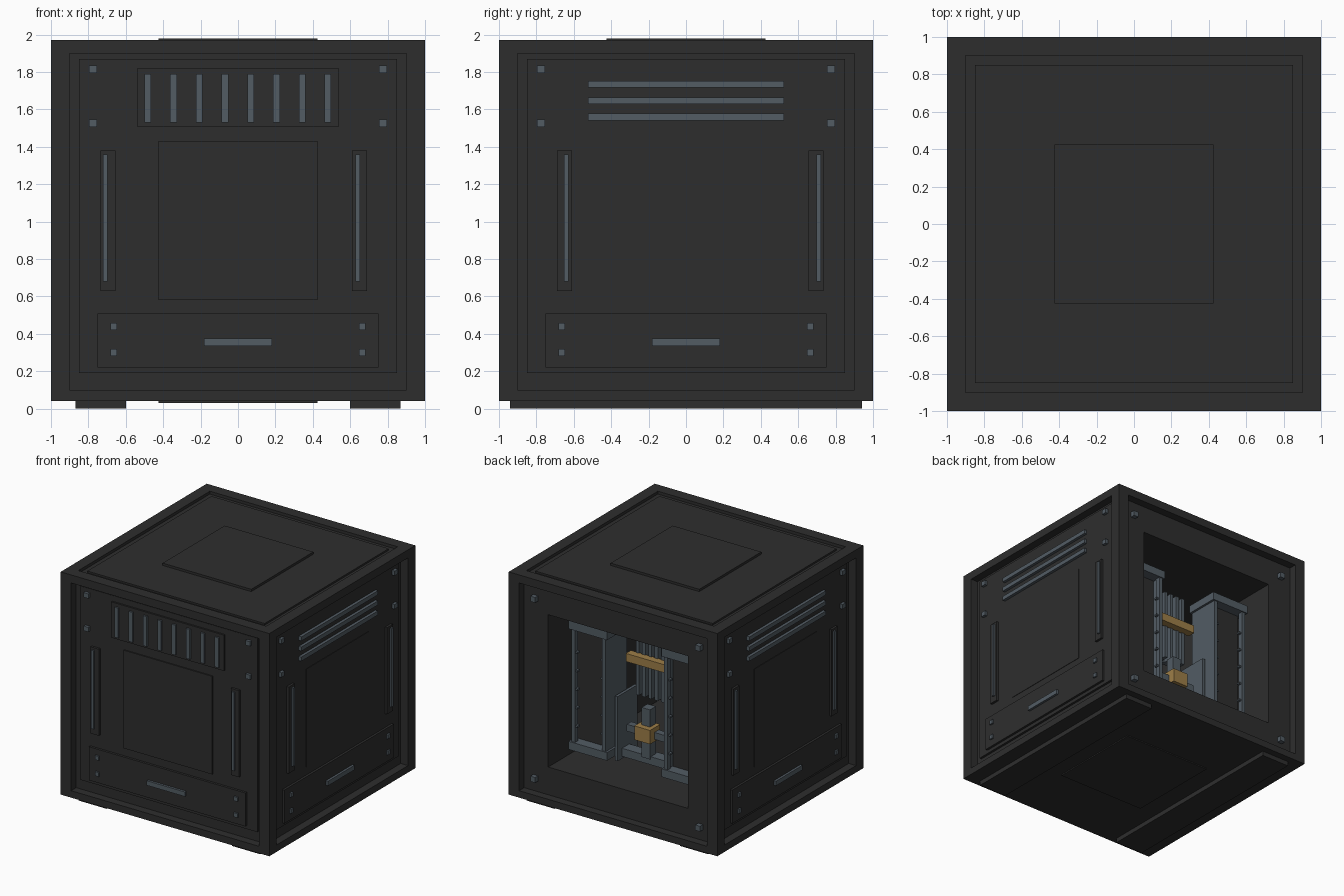
import bpy, bmesh
from mathutils import Vector

if "Cube" in bpy.data.objects:
    bpy.data.objects.remove(bpy.data.objects["Cube"])


def material(name, rgb):
    m = bpy.data.materials.new(name)
    m.diffuse_color = (*rgb, 1)
    m.use_nodes = True
    m.node_tree.nodes["Principled BSDF"].inputs["Base Color"].default_value = m.diffuse_color
    return m


DARK = material("charcoal", (0.027, 0.027, 0.027))
STEEL = material("blue_grey_steel", (0.085, 0.107, 0.127))
GOLD = material("brass", (0.34, 0.21, 0.065))


def boxes(name, mat, items):
    """One object made of boxes given as (x0, x1, y0, y1, z0, z1)."""
    bm = bmesh.new()
    for x0, x1, y0, y1, z0, z1 in items:
        lo = Vector((min(x0, x1), min(y0, y1), z0))
        hi = Vector((max(x0, x1), max(y0, y1), z1))
        for v in bmesh.ops.create_cube(bm, size=1)["verts"]:
            v.co = (lo + hi) / 2 + Vector(a * b for a, b in zip(v.co, hi - lo))
    me = bpy.data.meshes.new(name)
    bm.to_mesh(me)
    bm.free()
    me.materials.append(mat)
    ob = bpy.data.objects.new(name, me)
    bpy.context.collection.objects.link(ob)
    return ob


def on_side(side, u, hw, z, hh, d0, d1):
    """Box on a side: centre u, z, half sizes, depths below the outer face."""
    if side == "front":
        return (u - hw, u + hw, -1 + d0, -1 + d1, z - hh, z + hh)
    if side == "back":
        return (u - hw, u + hw, 1 - d1, 1 - d0, z - hh, z + hh)
    s = 1 if side == "right" else -1
    return (s * (1 - d0), s * (1 - d1), u - hw, u + hw, z - hh, z + hh)


def cut(ob, item):
    cutter = boxes("cutter", DARK, [item])
    cutter.hide_render = True
    mod = ob.modifiers.new("cut", "BOOLEAN")
    mod.operation, mod.solver, mod.object = "DIFFERENCE", "EXACT", cutter
    bpy.context.view_layer.objects.active = ob
    bpy.ops.object.modifier_apply(modifier=mod.name)
    bpy.data.objects.remove(cutter)


# Casing: recessed sides and top, deep chamber open to the back
casing = boxes("casing", DARK, [(-1, 1, -1, 1, 0.04, 1.97)])
for side in ("front", "back", "left", "right"):
    cut(casing, on_side(side, 0, 0.9, 1.0, 0.9, -0.1, 0.07))
cut(casing, (-0.9, 0.9, -0.9, 0.9, 1.945, 2.1))
cut(casing, (-0.67, 0.67, -0.6, 1.1, 0.34, 1.66))

# Top, bottom and feet
boxes("top_panel", DARK, [(-0.85, 0.85, -0.85, 0.85, 1.93, 1.96)])
boxes("top_plate", DARK, [(-0.425, 0.425, -0.425, 0.425, 1.95, 1.98)])
boxes("bottom_plate", DARK, [(-0.425, 0.425, -0.425, 0.425, 0.03, 0.06)])
boxes("feet", DARK, [(s * 0.6, s * 0.87, -0.94, 0.94, 0, 0.05) for s in (-1, 1)])

# Panels, strips, handles and bolts on the three closed sides
for side in ("front", "left", "right"):
    k = 1 if side == "front" else -1
    front = side == "front"
    boxes(side + "_panel", DARK, [on_side(side, 0, 0.85, 1.03, 0.84, 0.05, 0.09)])
    boxes(side + "_centre_plate", DARK,
          [on_side(side, 0, 0.425, 1.005, 0.425, 0.04 if front else 0.046, 0.06)])
    boxes(side + "_lower_panel", DARK, [on_side(side, 0, 0.75, 0.365, 0.145, 0.03, 0.06)])
    boxes(side + "_strip_mounts", DARK,
          [on_side(side, k * u, 0.04, 1.005, 0.375, 0.03, 0.06) for u in (-0.695, 0.65)])
    boxes(side + "_strips", STEEL,
          [on_side(side, k * u, 0.012, 1.02, 0.34, 0.015, 0.04) for u in (-0.71, 0.64)])
    boxes(side + "_handle", STEEL, [on_side(side, 0, 0.183, 0.355, 0.02, 0.01, 0.04)])
    boxes(side + "_bolts", STEEL,
          [on_side(side, s * 0.775, 0.022, z, 0.02, 0.025, 0.06)
           for s in (-1, 1) for z in (1.815, 1.525)] +
          [on_side(side, s * 0.665, 0.018, z, 0.018, 0.015, 0.04)
           for s in (-1, 1) for z in (0.44, 0.30)])
    if front:
        boxes("vent_panel", DARK, [on_side(side, 0, 0.54, 1.665, 0.155, 0.035, 0.06)])
        boxes("vent_bars", STEEL,
              [on_side(side, -0.482 + i * 0.1375, 0.018, 1.66, 0.13, 0.02, 0.05)
               for i in range(8)])
    else:
        boxes(side + "_louvres", STEEL,
              [on_side(side, 0, 0.525, z, 0.018, 0.025, 0.06) for z in (1.735, 1.647, 1.56)])

boxes("back_bolts", STEEL, [on_side("back", s * 0.79, 0.023, z, 0.023, 0.03, 0.08)
                            for s in (-1, 1) for z in (0.215, 1.775)])

# Two racks in the chamber
for s, label in ((-1, "left"), (1, "right")):
    boxes(label + "_rack_ends", STEEL,
          [(s * 0.26, s * 0.63, 0.40, 0.71, z, z + 0.07) for z in (0.42, 1.465)])
    boxes(label + "_rack_core", DARK, [(s * 0.31, s * 0.6, 0.41, 0.62, 0.48, 1.47)])
    boxes(label + "_rack_rails", STEEL,
          [(s * u, s * (u + 0.035), 0.66, 0.70, 0.48, 1.47) for u in (0.28, 0.575)] +
          [(s * 0.28, s * 0.305, 0.41, 0.67, 0.48, 1.47)])
    boxes(label + "_rack_pegs", STEEL,
          [(s * u, s * (u + 0.025), 0.66, 0.69, z, z + 0.015)
           for u in (0.31, 0.555) for z in (0.62, 0.78, 0.94, 1.10, 1.26)])
    boxes(label + "_guard_plate", STEEL, [(s * 0.235, s * 0.26, 0.33, 0.60, 0.38, 0.94)])

# Central cooling fins with brass bar
boxes("fins", STEEL, [(x * 0.06 - 0.015, x * 0.06 + 0.015, 0.36, 0.45, 0.92, 1.54)
                      for x in (-2.5, -1.5, -0.5, 0.5, 1.5, 2.5)])
boxes("fin_backing", STEEL, [(-0.17, 0.17, 0.34, 0.365, 0.92, 1.54)])
boxes("brass_bar", GOLD, [(-0.22, 0.22, 0.44, 0.51, 1.215, 1.285)])

# Central post, arm and clamp
boxes("post", STEEL, [(-0.04, 0.04, 0.47, 0.55, 0.45, 0.88)])
boxes("cross_arm", STEEL, [(-0.19, 0.19, 0.48, 0.54, 0.63, 0.69)])
boxes("base_beam", STEEL, [(-0.25, 0.25, 0.44, 0.54, 0.40, 0.47)])
boxes("clamp", GOLD, [(-0.075, 0.075, 0.46, 0.60, 0.61, 0.73)])
